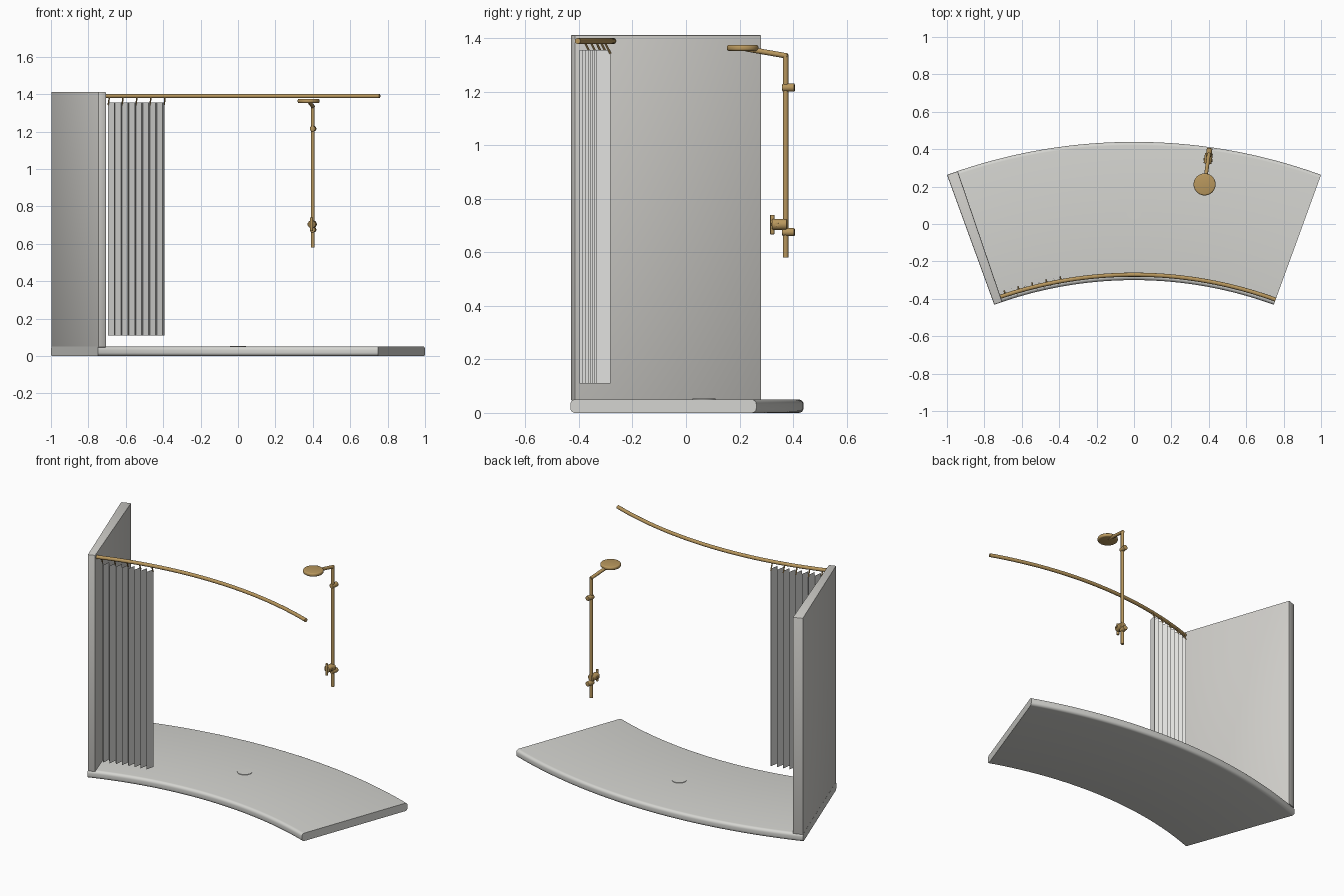
import bpy, bmesh, math
from mathutils import Vector

cube = bpy.data.objects.get("Cube")
if cube:
    bpy.data.objects.remove(cube, do_unlink=True)

CENTRE_Y = -2.485            # centre of the plan arcs
R_IN, R_OUT = 2.185, 2.924   # inner and outer edge of the tray
HALF = math.radians(20)


def material(name, rgb, rough=0.6):
    m = bpy.data.materials.new(name)
    m.use_nodes = True
    m.diffuse_color = (*rgb, 1)
    bsdf = m.node_tree.nodes["Principled BSDF"]
    bsdf.inputs["Base Color"].default_value = (*rgb, 1)
    bsdf.inputs["Roughness"].default_value = rough
    return m


STONE = material("pale stone", (0.66, 0.66, 0.63))
PANEL = material("wall grey", (0.63, 0.62, 0.59))
CLOTH = material("curtain white", (0.74, 0.74, 0.72))
BRASS = material("brushed brass", (0.48, 0.31, 0.11))


def polar(r, a, z):
    """Point at radius r and angle a (from +y towards +x) about the plan centre."""
    return Vector((r * math.sin(a), CENTRE_Y + r * math.cos(a), z))


def finish(name, bm, mat, smooth=True):
    bmesh.ops.recalc_face_normals(bm, faces=bm.faces)
    me = bpy.data.meshes.new(name)
    bm.to_mesh(me)
    bm.free()
    ob = bpy.data.objects.new(name, me)
    bpy.context.collection.objects.link(ob)
    me.materials.append(mat)
    if smooth:
        bpy.ops.object.select_all(action='DESELECT')
        ob.select_set(True)
        bpy.context.view_layer.objects.active = ob
        bpy.ops.object.shade_smooth_by_angle(angle=math.radians(35))
    return ob


def sweep(name, section, a0, a1, steps, mat):
    """Sweep a closed (r, z) section along a plan arc."""
    bm = bmesh.new()
    rings = []
    for i in range(steps + 1):
        a = a0 + (a1 - a0) * i / steps
        rings.append([bm.verts.new(polar(r, a, z)) for r, z in section])
    n = len(section)
    for p, q in zip(rings, rings[1:]):
        for k in range(n):
            bm.faces.new((p[k], p[(k + 1) % n], q[(k + 1) % n], q[k]))
    bm.faces.new(rings[0])
    bm.faces.new(rings[-1])
    return finish(name, bm, mat)


def rounded_section(r0, r1, z0, z1, rad, steps=5):
    pts = []
    corners = ((r1 - rad, z1 - rad), (r0 + rad, z1 - rad),
               (r0 + rad, z0 + rad), (r1 - rad, z0 + rad))
    for k, (r, z) in enumerate(corners):
        for i in range(steps + 1):
            t = math.pi / 2 * (k + i / steps)
            pts.append((r + rad * math.cos(t), z + rad * math.sin(t)))
    return pts


def rod(name, start, end, radius, mat=BRASS, sides=20, bevel=0.0):
    """Cylinder between two points, with optionally rounded rims."""
    start, end = Vector(start), Vector(end)
    axis = end - start
    bm = bmesh.new()
    bmesh.ops.create_cone(bm, cap_ends=True, segments=sides, radius1=radius,
                          radius2=radius, depth=axis.length)
    if bevel:
        rims = [e for e in bm.edges if abs(e.verts[0].co.z - e.verts[1].co.z) < 1e-5]
        bmesh.ops.bevel(bm, geom=rims, offset=bevel, segments=3, profile=0.5, affect='EDGES')
    turn = axis.to_track_quat('Z', 'Y')
    for v in bm.verts:
        v.co = turn @ v.co + (start + end) / 2
    return finish(name, bm, mat)


# Tray with rounded curved edges, and its drain cover
sweep("shower_tray", rounded_section(R_IN, R_OUT, 0, 0.05, 0.018), -HALF, HALF, 48, STONE)
rod("drain_cover", (0, 0.067, 0.046), (0, 0.067, 0.053), 0.043, STONE, 32)

# Radial side wall standing on the tray
WALL_IN = math.radians(-18.8)
bm = bmesh.new()
rings = [[bm.verts.new(polar(r, a, z)) for r, a in
          ((R_IN, -HALF), (R_OUT, -HALF), (R_OUT, WALL_IN), (R_IN, WALL_IN))]
         for z in (0.045, 1.412)]
bm.faces.new(rings[0])
bm.faces.new(rings[1])
for k in range(4):
    j = (k + 1) % 4
    bm.faces.new((rings[0][k], rings[0][j], rings[1][j], rings[1][k]))
bmesh.ops.bevel(bm, geom=bm.edges[:], offset=0.006, segments=2, profile=0.5, affect='EDGES')
finish("side_wall", bm, PANEL)

# Curved curtain rail
R_RAIL, Z_RAIL = 2.214, 1.389
ring = [(R_RAIL + 0.011 * math.cos(t * math.pi / 8), Z_RAIL + 0.011 * math.sin(t * math.pi / 8))
        for t in range(16)]
sweep("curtain_rail", ring, WALL_IN, HALF, 40, BRASS)

# Pleated curtain gathered by the wall
A0, A1, PLEATS = math.asin(-0.69 / 2.225), math.asin(-0.392 / 2.225), 8
bm = bmesh.new()
previous = None
for i in range(PLEATS * 2 + 1):
    a = A0 + (A1 - A0) * i / (PLEATS * 2)
    r = 2.238 if i % 2 == 0 else 2.19
    pair = [bm.verts.new(polar(r, a, z)) for z in (0.11, 1.355)]
    if previous:
        bm.faces.new((previous[0], pair[0], pair[1], previous[1]))
    previous = pair
curtain = finish("curtain", bm, CLOTH, smooth=False)
thick = curtain.modifiers.new("thickness", 'SOLIDIFY')
thick.thickness = 0.002
thick.offset = 0

# Hooks from rail to every second pleat
for i in range(5):
    a = A0 + (A1 - A0) * i / 4
    rod(f"curtain_hook_{i + 1}", polar(R_RAIL, a, Z_RAIL), polar(2.238, a, 1.342), 0.004, sides=8)

# Shower column, aligned to the radius through its position
A_COL = math.asin(0.4 / 2.885)
R_COL = 2.885


def column(offset, z, side=0.0):
    """Point offset outwards and sideways from the column axis."""
    return polar(R_COL + offset, A_COL + side / R_COL, z)


rod("riser_pipe", column(0, 0.58), column(0, 1.338), 0.01)
rod("shower_arm", column(0.006, 1.333), column(-0.15, 1.36), 0.01)
rod("shower_head", column(-0.162, 1.352), column(-0.162, 1.374), 0.059, sides=40, bevel=0.008)
for label, z in (("lower", 0.675), ("upper", 1.215)):
    rod(f"{label}_wall_bracket", column(-0.012, z), column(0.034, z), 0.015, bevel=0.003)

# Mixer valve with its lever
rod("mixer_valve", column(0.006, 0.704), column(-0.05, 0.704), 0.021, sides=28, bevel=0.003)
rod("mixer_lever", column(-0.05, 0.667), column(-0.05, 0.74), 0.008, bevel=0.002)
rod("mixer_cross_bar", column(-0.03, 0.704, -0.025), column(-0.03, 0.704, 0.025), 0.007)
